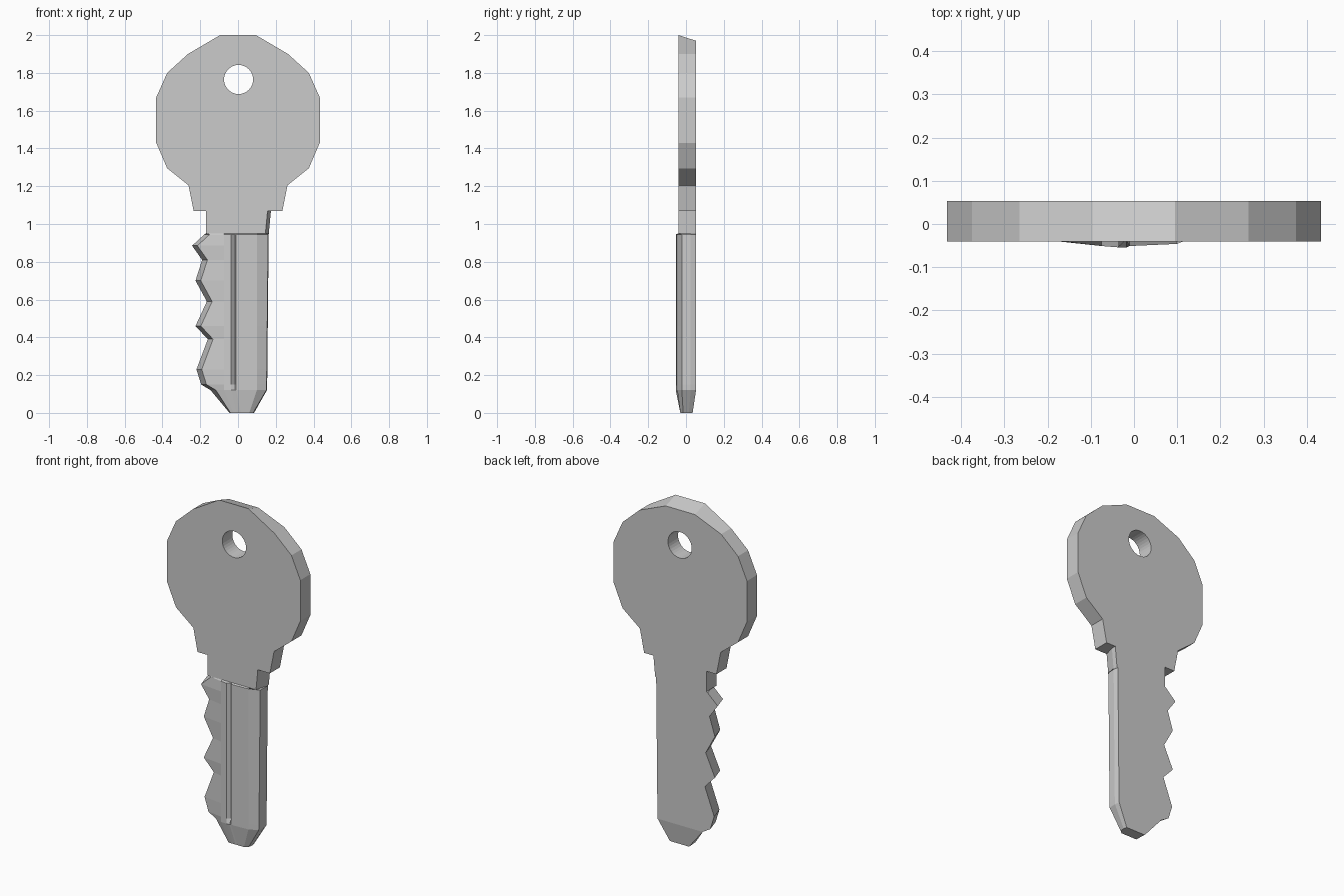
import bpy
import bmesh
from math import sin, cos, tau

cube = bpy.data.objects.get("Cube")
if cube:
    bpy.data.objects.remove(cube)

metal = bpy.data.materials.new("grey_metal")
metal.use_nodes = True
metal.diffuse_color = (0.6, 0.6, 0.6, 1)
metal.node_tree.nodes["Principled BSDF"].inputs["Base Color"].default_value = (0.6, 0.6, 0.6, 1)

FRONT, BACK = -0.04, 0.053


def finish(bm, name):
    bmesh.ops.recalc_face_normals(bm, faces=bm.faces)
    mesh = bpy.data.meshes.new(name)
    bm.to_mesh(mesh)
    bm.free()
    mesh.materials.append(metal)
    obj = bpy.data.objects.new(name, mesh)
    bpy.context.collection.objects.link(obj)
    return obj


def add_loop(bm, points):
    verts = [bm.verts.new((x, FRONT, z)) for x, z in points]
    return [bm.edges.new((a, b)) for a, b in zip(verts, verts[1:] + verts[:1])]


# Handle: faceted plate with a round hole and a sloping top edge
half = [(0.095, 2.0), (0.265, 1.9), (0.375, 1.8), (0.433, 1.67),
        (0.433, 1.43), (0.375, 1.295), (0.262, 1.205), (0.235, 1.07)]
outline = half + [(-x, z) for x, z in reversed(half)]
hole = [(0.003 + 0.077 * cos(tau * i / 32), 1.765 + 0.077 * sin(tau * i / 32))
        for i in range(32)]
bm = bmesh.new()
edges = add_loop(bm, outline) + add_loop(bm, hole)
bmesh.ops.triangle_fill(bm, edges=edges, use_beauty=True)
solid = bmesh.ops.extrude_face_region(bm, geom=bm.faces[:])
for v in solid["geom"]:
    if isinstance(v, bmesh.types.BMVert):
        v.co.y = BACK
        v.co.z = min(v.co.z, 1.97)
finish(bm, "handle")


# Blade: cross-sections joined along z, with teeth on one edge and a groove
def section(left, right, groove=True):
    return [(left, BACK), (left + 0.028, -0.036), (-0.075, -0.051),
            (-0.037, -0.054), (-0.017, -0.036 if groove else -0.054),
            (-0.01, -0.051), (0.1, -0.046), (right - 0.003, -0.022),
            (right, 0.025), (right - 0.006, BACK)]


def neck(right):
    return [(-0.17, BACK), (-0.17, FRONT), (-0.075, FRONT), (-0.037, FRONT),
            (-0.017, FRONT), (-0.01, FRONT), (0.1, FRONT), (right - 0.018, FRONT),
            (right, 0.025), (right, BACK)]


tip = [(-0.045, 0.035), (-0.04, -0.03), (-0.025, -0.03), (-0.01, -0.03),
       (0.005, -0.03), (0.015, -0.03), (0.06, -0.03), (0.08, -0.015),
       (0.085, 0.015), (0.08, 0.035)]
teeth = [(0.15, -0.195), (0.23, -0.22), (0.39, -0.16), (0.46, -0.225),
         (0.59, -0.165), (0.7, -0.225), (0.81, -0.19), (0.885, -0.243),
         (0.945, -0.178)]
rows = [(0, tip), (0.12, section(-0.145, 0.153, False))]
rows += [(z, section(x, 0.153 + 0.01 * z)) for z, x in teeth]
rows += [(0.95, neck(0.163)), (1.075, neck(0.175))]

bm = bmesh.new()
rings = [[bm.verts.new((x, y, z)) for x, y in ring] for z, ring in rows]
for low, high in zip(rings, rings[1:]):
    for i in range(len(low)):
        j = (i + 1) % len(low)
        bm.faces.new((low[i], low[j], high[j], high[i]))
bm.faces.new(rings[0])
bm.faces.new(rings[-1])
finish(bm, "blade")
